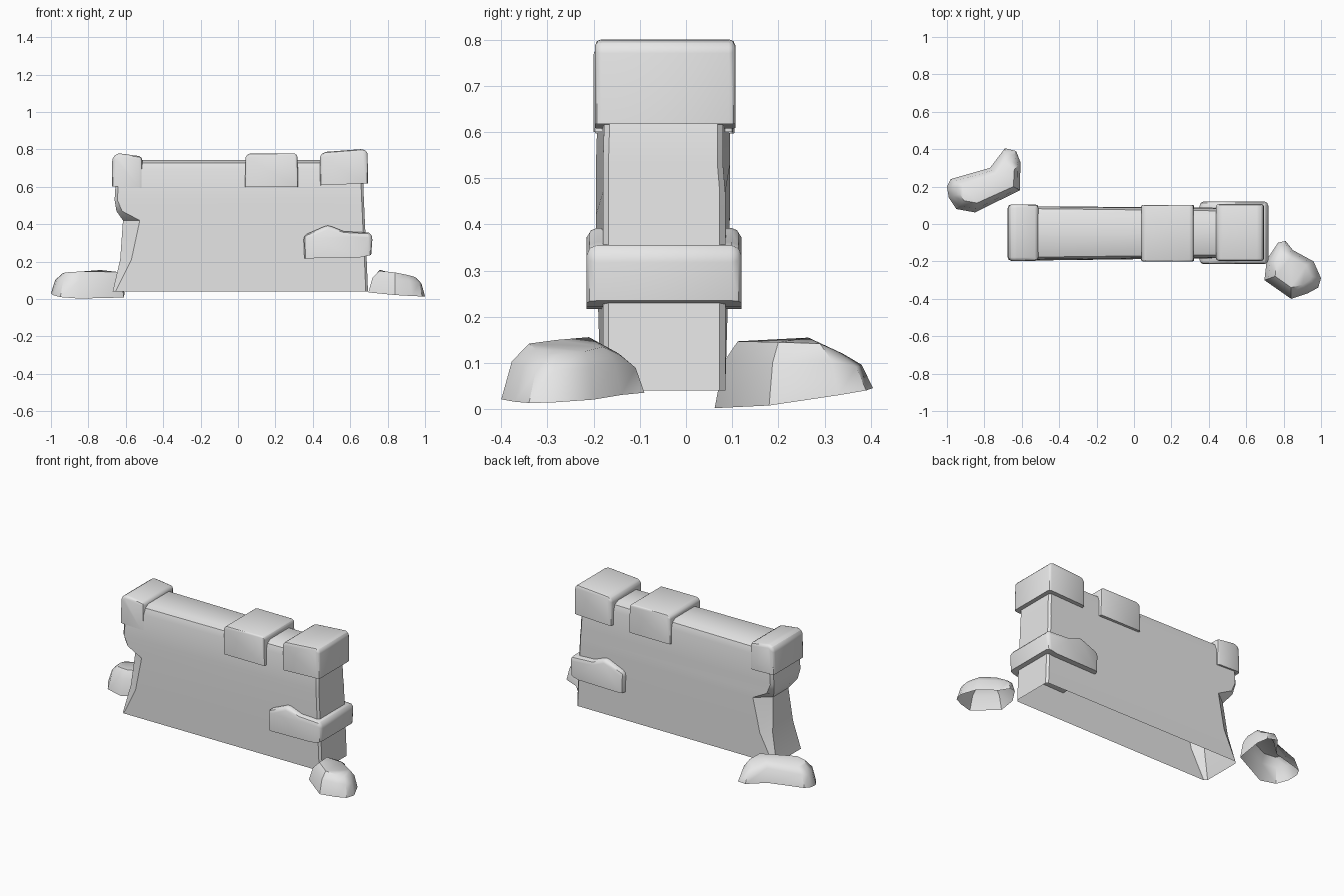
import bpy, bmesh, math
from mathutils import Vector

if "Cube" in bpy.data.objects:
    bpy.data.objects.remove(bpy.data.objects["Cube"])

stone_mat = bpy.data.materials.new("grey_stone")
stone_mat.diffuse_color = (0.8, 0.8, 0.8, 1)
stone_mat.use_nodes = True
stone_mat.node_tree.nodes["Principled BSDF"].inputs["Base Color"].default_value = stone_mat.diffuse_color


def finish(name, bm, angle=35):
    """Turn a bmesh into a named, smooth-by-angle stone object."""
    me = bpy.data.meshes.new(name)
    bm.to_mesh(me)
    bm.free()
    me.materials.append(stone_mat)
    ob = bpy.data.objects.new(name, me)
    bpy.context.collection.objects.link(ob)
    bpy.ops.object.select_all(action='DESELECT')
    bpy.context.view_layer.objects.active = ob
    ob.select_set(True)
    bpy.ops.object.shade_smooth_by_angle(angle=math.radians(angle))
    return ob


def loft(name, rings, angle=35):
    """Skin counter-clockwise rings from bottom to top; the underside stays open."""
    bm = bmesh.new()
    rows = [[bm.verts.new(p) for p in ring] for ring in rings]
    n = len(rows[0])
    for low, high in zip(rows, rows[1:]):
        for i in range(n):
            j = (i + 1) % n
            bm.faces.new((low[i], low[j], high[j], high[i]))
    cap = bm.faces.new(rows[-1])
    bmesh.ops.triangulate(bm, faces=[cap])
    return finish(name, bm, angle)


def wall_ring(z, xl, xr, yl, yr, cut, inset=0.0):
    """Chamfered rectangle: yl / yr are the y ranges of the left and right ends."""
    cx, cy = cut
    xl, xr = xl + inset, xr - inset
    (l0, l1), (r0, r1) = [(a + inset, b - inset) for a, b in (yl, yr)]
    c = 0.012
    pts = [(xl, l0 + cy), (xl + cx, l0), (xr - c, r0), (xr, r0 + c),
           (xr, r1 - c), (xr - c, r1), (xl + cx, l1), (xl, l1 - cy)]
    return [(x, y, z) for x, y in pts]


# Wall: stacked outlines with a broken notch in the left end
small = (0.015, 0.015)
loft("wall", [
    wall_ring(0.04, -0.67, 0.695, (-0.185, 0.085), (-0.18, 0.085), small),
    wall_ring(0.21, -0.63, 0.688, (-0.19, 0.09), (-0.18, 0.085), (0.06, 0.04)),
    wall_ring(0.42, -0.615, 0.678, (-0.195, 0.095), (-0.18, 0.085), (0.09, 0.07)),
    wall_ring(0.47, -0.65, 0.676, (-0.195, 0.095), (-0.18, 0.085), (0.03, 0.03)),
    wall_ring(0.53, -0.66, 0.673, (-0.195, 0.095), (-0.18, 0.08), small),
    wall_ring(0.69, -0.65, 0.667, (-0.19, 0.095), (-0.175, 0.08), small),
    wall_ring(0.728, -0.645, 0.66, (-0.19, 0.095), (-0.175, 0.08), small, 0.012),
    wall_ring(0.744, -0.64, 0.65, (-0.19, 0.095), (-0.175, 0.08), small, 0.04),
])


def block(name, profile, y0, y1, bevel):
    """Extrude an x-z profile along y and round all but the underside edges."""
    bm = bmesh.new()
    front = [bm.verts.new((x, y0, z)) for x, z in profile]
    back = [bm.verts.new((x, y1, z)) for x, z in profile]
    n = len(profile)
    bm.faces.new(front)
    bm.faces.new(back[::-1])
    for i in range(n):
        j = (i + 1) % n
        bm.faces.new((front[i], back[i], back[j], front[j]))
    bmesh.ops.recalc_face_normals(bm, faces=bm.faces)
    low = min(z for _, z in profile) + 0.03
    edges = [e for e in bm.edges
             if any(v.co.z > low for v in e.verts) and e.calc_face_angle() > 0.6]
    bmesh.ops.bevel(bm, geom=edges, offset=bevel, segments=2, profile=0.5,
                    affect='EDGES', clamp_overlap=True)
    return finish(name, bm, 40)


# Top stones, from left to right
block("left_cap_stone", [(-0.675, 0.602), (-0.51, 0.597), (-0.512, 0.762),
                         (-0.645, 0.78), (-0.672, 0.755)], -0.197, 0.105, 0.022)
block("middle_cap_stone", [(0.038, 0.6), (0.322, 0.6), (0.318, 0.765), (0.305, 0.778),
                           (0.06, 0.778), (0.04, 0.762)], -0.2, 0.102, 0.024)
block("right_cap_stone", [(0.44, 0.608), (0.695, 0.618), (0.693, 0.785), (0.67, 0.802),
                          (0.46, 0.786), (0.438, 0.765)], -0.197, 0.107, 0.03)

# Protruding stone wrapped round the right end
block("side_stone", [(0.355, 0.217), (0.65, 0.222), (0.712, 0.235), (0.72, 0.34),
                     (0.70, 0.355), (0.565, 0.362), (0.48, 0.396), (0.35, 0.34)],
      -0.215, 0.12, 0.022)


def rock(name, base, shoulder, base_z):
    """Fallen rock: sloped base outline, bulging sides and a faceted top."""
    low = [Vector((x, y, base_z(x, y))) for x, y in base]
    top = [Vector(p) for p in shoulder]
    mid = []
    for a, b in zip(low, top):
        m = a.lerp(b, 0.38)
        m.z = a.z + (b.z - a.z) * 0.68
        mid.append(m)
    return loft(name, [low, mid, top], 40)


# Fallen rocks beside the wall
rock("right_rock",
     [(0.697, -0.30), (0.84, -0.40), (0.93, -0.37), (0.985, -0.34), (1.0, -0.29),
      (0.96, -0.20), (0.85, -0.14), (0.81, -0.09), (0.77, -0.10), (0.71, -0.19)],
     [(0.755, -0.28, 0.15), (0.84, -0.34, 0.142), (0.90, -0.325, 0.13),
      (0.94, -0.30, 0.12), (0.95, -0.28, 0.115), (0.92, -0.22, 0.125),
      (0.84, -0.18, 0.135), (0.805, -0.14, 0.115), (0.78, -0.145, 0.12),
      (0.757, -0.21, 0.156)],
     lambda x, y: 0.035 - 0.07 * (x - 0.7) + 0.04 * (y + 0.3))
rock("left_rock",
     [(-1.0, 0.20), (-0.99, 0.14), (-0.95, 0.08), (-0.85, 0.062), (-0.61, 0.18),
      (-0.607, 0.33), (-0.63, 0.39), (-0.69, 0.405), (-0.77, 0.30), (-0.98, 0.24)],
     [(-0.94, 0.19, 0.135), (-0.93, 0.16, 0.14), (-0.91, 0.125, 0.143),
      (-0.84, 0.112, 0.147), (-0.645, 0.20, 0.145), (-0.64, 0.29, 0.142),
      (-0.655, 0.335, 0.115), (-0.69, 0.34, 0.12), (-0.735, 0.265, 0.155),
      (-0.92, 0.21, 0.14)],
     lambda x, y: max(0.0, 0.008 - 0.05 * (x + 0.61) + 0.15 * (y - 0.18)))
